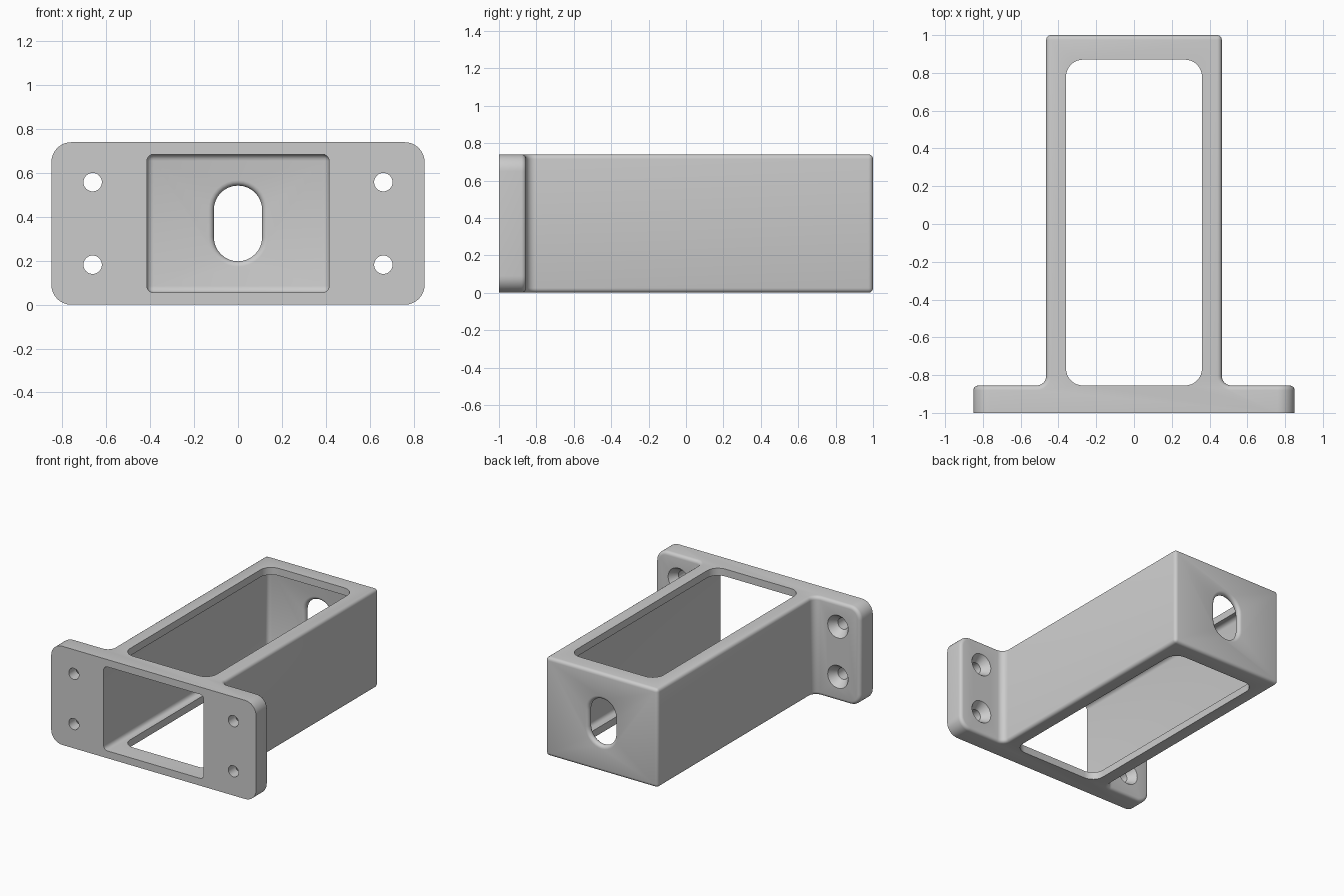
import bpy, bmesh, math
from mathutils import Vector

cube = bpy.data.objects.get("Cube")
if cube:
    bpy.data.objects.remove(cube)

grey = bpy.data.materials.new("plain grey")
grey.use_nodes = True
grey.diffuse_color = (0.6, 0.6, 0.6, 1)
grey.node_tree.nodes["Principled BSDF"].inputs["Base Color"].default_value = (0.6, 0.6, 0.6, 1)

H, MID = 0.74, 0.37          # height and mid height
FLANGE_X, BODY_X, FLANGE_Y = 0.85, 0.465, -0.855


def finish(bm, name):
    bmesh.ops.recalc_face_normals(bm, faces=bm.faces)
    mesh = bpy.data.meshes.new(name)
    bm.to_mesh(mesh)
    bm.free()
    mesh.materials.append(grey)
    obj = bpy.data.objects.new(name, mesh)
    bpy.context.collection.objects.link(obj)
    return obj


def loft(bm, sections):
    """Capped tube through matching outlines."""
    rings = [[bm.verts.new(p) for p in s] for s in sections]
    for a, b in zip(rings, rings[1:]):
        for i in range(len(a)):
            j = (i + 1) % len(a)
            bm.faces.new((a[i], a[j], b[j], b[i]))
    bm.faces.new(rings[0])
    bm.faces.new(rings[-1])


def bevel(bm, rule, radius, segments):
    edges = [e for e in bm.edges if rule(e, (e.verts[0].co + e.verts[1].co) / 2)]
    bmesh.ops.bevel(bm, geom=edges, offset=radius, segments=segments,
                    profile=0.5, affect='EDGES', clamp_overlap=False)


def along(e, axis):
    d = e.verts[1].co - e.verts[0].co
    return abs(d[axis]) > 0.999 * d.length


def box(bm, lo, hi):
    lo, hi = Vector(lo), Vector(hi)
    r = bmesh.ops.create_cube(bm, size=1)
    for v in r["verts"]:
        v.co = (lo + hi) / 2 + v.co * (hi - lo)


def stadium(y, r, half, cx=0.0, cz=MID, steps=16):
    """Upright slot outline, or a circle when half is zero."""
    pts = []
    for side in (1, -1):
        for i in range(steps + (1 if half else 0)):
            a = math.pi * i / steps + (0 if side > 0 else math.pi)
            pts.append((cx + r * math.cos(a), y, cz + side * half + r * math.sin(a)))
    return pts


# Flange and body as one T-shaped block
half = [(FLANGE_X, -1), (FLANGE_X, FLANGE_Y), (BODY_X, FLANGE_Y), (BODY_X, 1)]
outline = half + [(-x, y) for x, y in reversed(half)]
bm = bmesh.new()
loft(bm, [[(x, y, z) for x, y in outline] for z in (0, H)])
bmesh.ops.recalc_face_normals(bm, faces=bm.faces)
# Rounded flange corners and the fillets where the body meets the flange
bevel(bm, lambda e, m: along(e, 1) and abs(m.x) > 0.84, 0.09, 8)
bevel(bm, lambda e, m: along(e, 2) and abs(abs(m.x) - BODY_X) < 0.01 and m.y < 0, 0.05, 6)
# Soft outer edges, leaving the mounting face crisp
bevel(bm, lambda e, m: m.y > -0.99 and len(e.link_faces) == 2
      and e.calc_face_angle(0) > math.radians(40), 0.025, 4)
bracket = finish(bm, "bracket_body")

cutters = []

# Inner cavity, open at the front
bm = bmesh.new()
box(bm, (-0.415, -1.2, 0.055), (0.415, 0.95, 0.685))
bevel(bm, lambda e, m: m.y > -1.1, 0.03, 4)
cutters.append(finish(bm, "cavity_cutter"))

# Rounded window through top and bottom
bm = bmesh.new()
box(bm, (-0.36, FLANGE_Y, -0.2), (0.36, 0.87, H + 0.2))
bevel(bm, lambda e, m: along(e, 2), 0.09, 8)
cutters.append(finish(bm, "window_cutter"))

# Cable slot in the back wall with softened rims
bm = bmesh.new()
rim = 0.025
arc = [math.pi / 2 * i / 4 for i in range(5)]
flare = [(0.95 + rim - rim * math.cos(a), rim * (1 - math.sin(a))) for a in arc]
flare += [(1.95 - y, g) for y, g in reversed(flare[:-1])]
flare = [(0.9, rim)] + flare + [(1.1, rim)]
loft(bm, [stadium(y, 0.11 + g, 0.0625) for y, g in flare])
cutters.append(finish(bm, "slot_cutter"))

# Countersunk screw holes
bm = bmesh.new()
for x in (-0.662, 0.662):
    for z in (MID - 0.188, MID + 0.188):
        steps = ((-1.1, 0.042), (-0.915, 0.042), (FLANGE_Y, 0.085), (-0.8, 0.085))
        loft(bm, [stadium(y, r, 0, x, z) for y, r in steps])
cutters.append(finish(bm, "screw_hole_cutter"))

bpy.context.view_layer.objects.active = bracket
bracket.select_set(True)
for c in cutters:
    c.hide_render = True
    mod = bracket.modifiers.new(c.name, 'BOOLEAN')
    mod.object = c
    mod.operation = 'DIFFERENCE'
    mod.solver = 'EXACT'
    bpy.ops.object.modifier_apply(modifier=mod.name)
    bpy.data.objects.remove(c)

bpy.ops.object.shade_smooth_by_angle(angle=math.radians(30))
